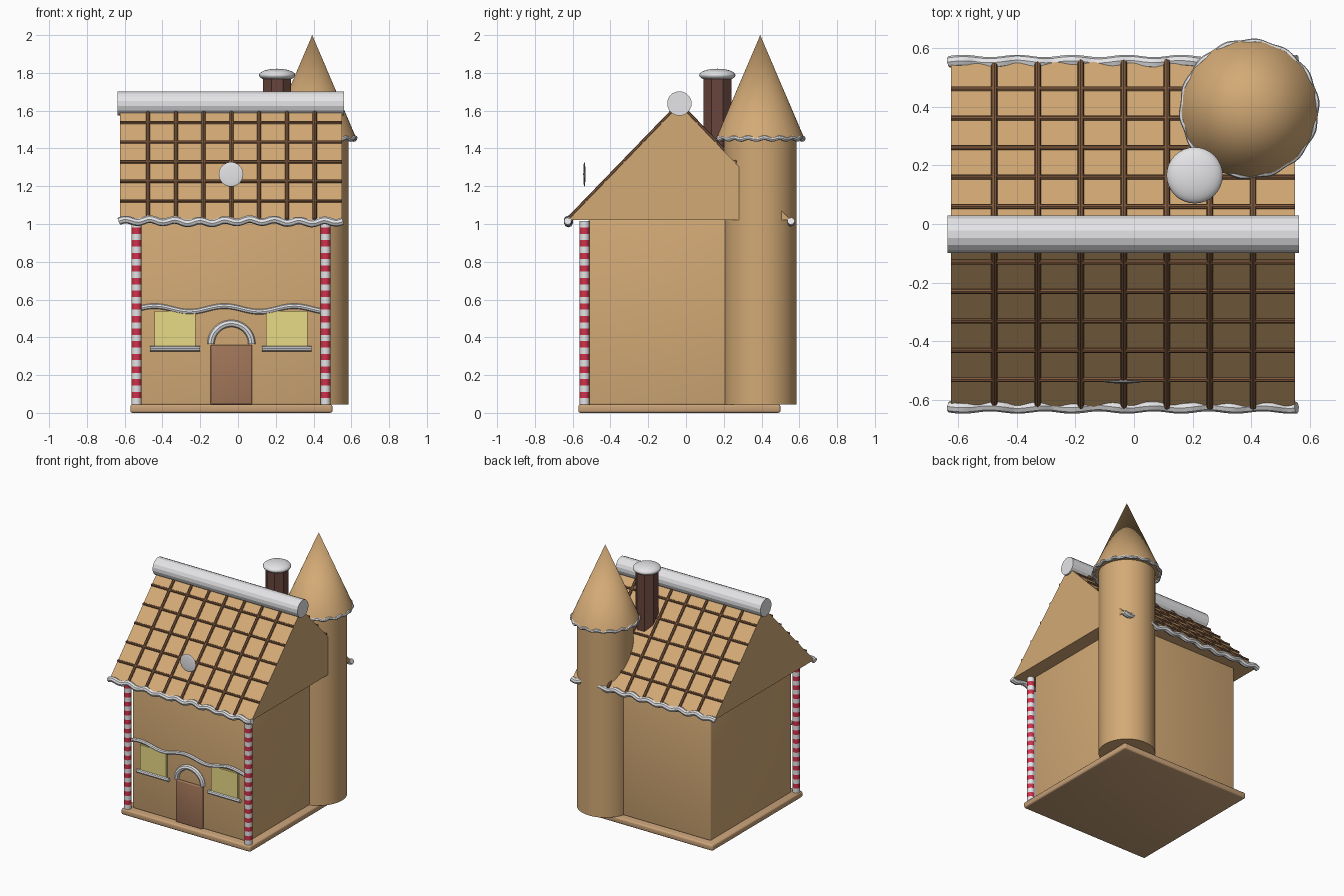
import bpy, bmesh
from math import sin, cos, pi, radians
from mathutils import Matrix, Vector

cube = bpy.data.objects.get("Cube")
if cube:
    bpy.data.objects.remove(cube, do_unlink=True)


def material(name, r, g, b):
    m = bpy.data.materials.new(name)
    m.use_nodes = True
    m.diffuse_color = (r, g, b, 1)
    shader = m.node_tree.nodes["Principled BSDF"]
    shader.inputs["Base Color"].default_value = (r, g, b, 1)
    shader.inputs["Roughness"].default_value = 0.8
    return m


ginger = material("gingerbread", 0.65, 0.40, 0.18)
biscuit = material("biscuit", 0.58, 0.36, 0.19)
snow = material("icing white", 0.8, 0.8, 0.82)
cocoa = material("cocoa brown", 0.22, 0.105, 0.05)
brick = material("chimney brown", 0.14, 0.06, 0.045)
timber = material("door brown", 0.36, 0.18, 0.10)
amber = material("window yellow", 0.80, 0.70, 0.24)
red = material("candy red", 0.65, 0.03, 0.07)

MID = -0.035            # centre of the house in x and y
APEX, EAVE = 1.63, 1.02  # roof heights
SPAN = 0.59             # half depth of the roof
X0, X1 = -0.625, 0.55   # roof ends


def smooth(obj):
    bpy.ops.object.select_all(action="DESELECT")
    obj.select_set(True)
    bpy.context.view_layer.objects.active = obj
    bpy.ops.object.shade_smooth_by_angle(angle=radians(35))


def finish(name, bm, *mats, rounded=False):
    bmesh.ops.recalc_face_normals(bm, faces=bm.faces)
    mesh = bpy.data.meshes.new(name)
    bm.to_mesh(mesh)
    bm.free()
    for m in mats:
        mesh.materials.append(m)
    obj = bpy.data.objects.new(name, mesh)
    bpy.context.collection.objects.link(obj)
    if rounded:
        smooth(obj)
    return obj


def box(name, lo, hi, mat, bevel=0.0):
    lo, hi = Vector(lo), Vector(hi)
    bm = bmesh.new()
    bmesh.ops.create_cube(bm, size=1, matrix=Matrix.Translation((lo + hi) / 2)
                          @ Matrix.Diagonal((*(hi - lo), 1)))
    if bevel:
        bmesh.ops.bevel(bm, geom=bm.edges[:], offset=bevel, segments=3,
                        profile=0.5, affect="EDGES")
    return finish(name, bm, mat, rounded=bevel > 0)


def cone(name, bottom, top, r1, r2, sides, mat, rounded=True, turn=0.0):
    """Round body running between two points."""
    a, b = Vector(bottom), Vector(top)
    bm = bmesh.new()
    spin = (b - a).to_track_quat("Z", "Y").to_matrix().to_4x4()
    bmesh.ops.create_cone(bm, cap_ends=True, segments=sides, radius1=r1, radius2=r2,
                          depth=(b - a).length,
                          matrix=Matrix.Translation((a + b) / 2) @ spin @ Matrix.Rotation(turn, 4, "Z"))
    return finish(name, bm, mat, rounded=rounded)


def ball(name, at, scale, mat):
    bm = bmesh.new()
    bmesh.ops.create_uvsphere(bm, u_segments=32, v_segments=16, radius=1,
                              matrix=Matrix.Translation(at) @ Matrix.Diagonal((*scale, 1)))
    return finish(name, bm, mat, rounded=True)


def tube(name, points, radius, mat, closed=False):
    curve = bpy.data.curves.new(name, "CURVE")
    curve.dimensions = "3D"
    curve.bevel_depth = radius
    curve.bevel_resolution = 2
    curve.use_fill_caps = True
    line = curve.splines.new("POLY")
    line.points.add(len(points) - 1)
    for p, co in zip(line.points, points):
        p.co = (*co, 1)
    line.use_cyclic_u = closed
    curve.materials.append(mat)
    obj = bpy.data.objects.new(name, curve)
    bpy.context.collection.objects.link(obj)
    bpy.ops.object.select_all(action="DESELECT")
    obj.select_set(True)
    bpy.context.view_layer.objects.active = obj
    bpy.ops.object.convert(target="MESH")
    smooth(bpy.context.object)


# Base board and walls
box("base_board", (-0.57, -0.57, 0), (0.5, 0.5, 0.045), biscuit, 0.012)
box("walls", (-0.515, -0.515, 0.04), (0.445, 0.445, EAVE + 0.01), ginger, 0.012)

# Solid gable roof
bm = bmesh.new()
gable = [bm.verts.new((X0, MID + y, z)) for y, z in ((-SPAN, EAVE), (SPAN, EAVE), (0, APEX))]
end = bmesh.ops.extrude_face_region(bm, geom=[bm.faces.new(gable)])["geom"]
bmesh.ops.translate(bm, vec=(X1 - X0, 0, 0), verts=[v for v in end if isinstance(v, bmesh.types.BMVert)])
finish("roof", bm, ginger)

# Roof lattice and wavy icing along both eaves
for side, label in ((-1, "front"), (1, "back")):
    def slope(x, t):
        return (x, MID + side * SPAN * t, APEX + (EAVE - APEX) * t + 0.004)
    for i in range(7):
        x = MID + (i - 3) * 0.147
        cone(f"roof_{label}_rafter_{i + 1}", slope(x, 0.05), slope(x, 1), 0.011, 0.011, 8, cocoa)
    for i in range(5):
        t = 0.16 + i * 0.17
        cone(f"roof_{label}_batten_{i + 1}", slope(X0, t), slope(X1, t), 0.009, 0.009, 8, cocoa)
    wave = []
    for i in range(97):
        u = i / 96
        wave.append((X0 - 0.005 + (X1 - X0 + 0.01) * u, MID + side * (SPAN - 0.002 + 0.004 * sin(40 * u)),
                     1.014 + 0.008 * sin(2 * pi * 9 * u) + 0.004 * sin(13 * u)))
    tube(f"{label}_eave_icing", wave, 0.02, snow)

# Snow roll on the ridge
cone("ridge_snow", (X0 - 0.012, MID, 1.638), (X1 + 0.012, MID, 1.638), 0.065, 0.065,
     16, snow, rounded=False, turn=pi / 16)

# Corner tower with pointed roof and iced rim
TX = 0.393
cone("tower", (TX, TX, 0.045), (TX, TX, 1.45), 0.193, 0.193, 48, ginger)
cone("tower_roof", (TX, TX, 1.45), (TX, TX, 2.0), 0.235, 0.0, 48, ginger)
rim = []
for i in range(96):
    a = 2 * pi * i / 96
    r = 0.226 + 0.003 * sin(14 * a)
    rim.append((TX + r * cos(a), TX + r * sin(a), 1.452 + 0.005 * sin(17 * a)))
tube("tower_rim_icing", rim, 0.012, snow, closed=True)

# Chimney and snow cap
cone("chimney", (0.207, 0.166, 1.3), (0.207, 0.166, 1.78), 0.08, 0.08, 8, brick,
     rounded=False, turn=pi / 8)
ball("chimney_snow_cap", (0.207, 0.166, 1.788), (0.096, 0.096, 0.034), snow)

# Round sweet in front of the roof
ball("roof_sweet", (MID - 0.002, -0.538, 1.263), (0.065, 0.006, 0.065), snow)

# Striped candy posts at the front corners
BANDS = 29
for x, label in ((-0.537, "right"), (0.463, "left")):
    bm = bmesh.new()
    bmesh.ops.create_cone(bm, cap_ends=True, segments=20, radius1=0.026, radius2=0.026, depth=0.97,
                          matrix=Matrix.Translation((x, -0.537, 0.53)))
    for i in range(1, BANDS):
        bmesh.ops.bisect_plane(bm, geom=bm.verts[:] + bm.edges[:] + bm.faces[:],
                               plane_co=(0, 0, 0.045 + 0.97 * i / BANDS), plane_no=(0, 0, 1))
    for f in bm.faces:
        f.material_index = int((f.calc_center_median().z - 0.045) / 0.97 * BANDS) % 2
    finish(f"candy_post_{label}", bm, snow, red, rounded=True)

# Door with iced arch
WALL = -0.515
box("door", (MID - 0.11, WALL - 0.018, 0.045), (MID + 0.11, WALL + 0.01, 0.36), timber, 0.006)
tube("door_arch_icing", [(MID - 0.108 * cos(pi * i / 32), WALL - 0.006, 0.365 + 0.108 * sin(pi * i / 32))
                         for i in range(33)], 0.019, snow)

# Windows with iced sills
for x, label in ((-0.333, "right"), (0.258, "left")):
    box(f"window_{label}", (x - 0.109, WALL - 0.015, 0.35), (x + 0.109, WALL + 0.01, 0.54), amber)
    tube(f"window_sill_{label}", [(x + dx, WALL - 0.015, 0.34) for dx in (-0.132, 0.132)], 0.014, snow)

# Wavy icing across the front wall
tube("wall_icing", [(-0.515 + 0.96 * i / 64, WALL - 0.008, 0.55 + 0.015 * cos(2 * pi * (i / 64 * 2.6 - 0.2)))
                    for i in range(65)], 0.014, snow)
